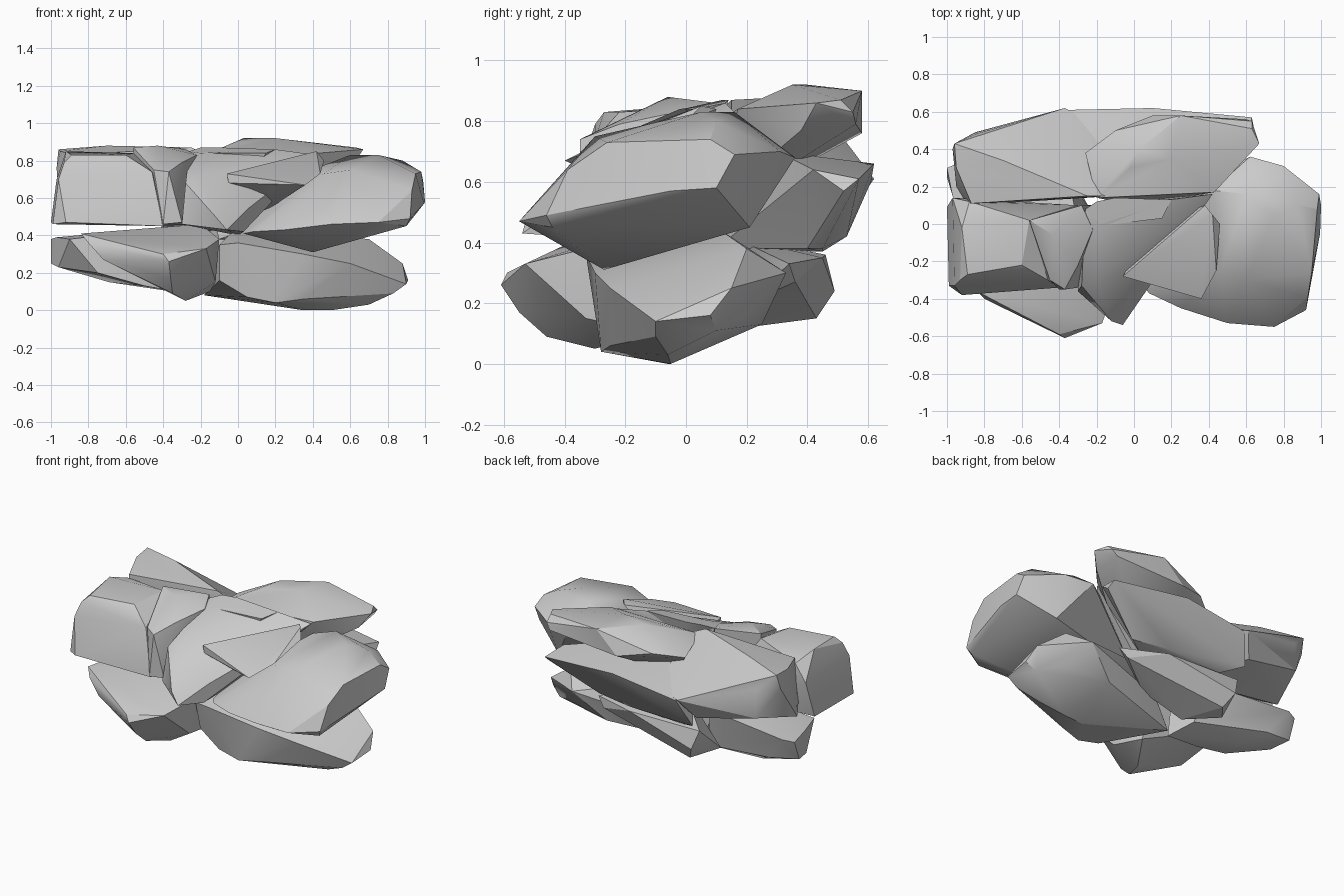
import bpy, bmesh, math


def lobe(name, *points):
    """One faceted chunk: the convex skin around a few corner points, smooth across soft edges."""
    bm = bmesh.new()
    for p in points:
        bm.verts.new(p)
    res = bmesh.ops.convex_hull(bm, input=bm.verts)
    junk = [g for g in res["geom_interior"] if isinstance(g, bmesh.types.BMVert)]
    bmesh.ops.delete(bm, geom=junk, context='VERTS')
    bmesh.ops.dissolve_limit(bm, angle_limit=math.radians(4), verts=bm.verts, edges=bm.edges)
    bmesh.ops.recalc_face_normals(bm, faces=bm.faces)
    mesh = bpy.data.meshes.new(name)
    bm.to_mesh(mesh)
    bm.free()
    ob = bpy.data.objects.new(name, mesh)
    bpy.context.collection.objects.link(ob)
    bpy.ops.object.select_all(action='DESELECT')
    ob.select_set(True)
    bpy.context.view_layer.objects.active = ob
    bpy.ops.object.shade_smooth_by_angle(angle=math.radians(28))
    return ob


# Large upper chunk on the right
lobe("upper_right_lobe",
     (.92, -.46, .49), (1, .1, .58), (.995, -.05, .57), (.99, .16, .69), (.98, .08, .74),
     (.95, -.26, .73), (.93, -.39, .64), (.4, -.27, .31), (.78, .21, .45), (.9, -.44, .45),
     (.75, -.55, .47), (.5, -.53, .46), (.25, -.45, .43), (.62, .36, .68), (.8, .31, .7),
     (.6, .16, .83), (.75, .05, .83), (.88, .1, .8), (.6, -.3, .75), (.46, -.25, .73),
     (.08, -.37, .42), (.03, -.3, .41), (.42, .18, .76), (0, 0, .45))

# Large lower chunk on the right
lobe("lower_right_lobe",
     (.91, .08, .16), (.88, .15, .25), (.9, -.1, .14), (.83, -.1, .09), (.7, -.06, .03),
     (.5, -.05, 0), (.35, -.06, 0), (.85, .1, .11), (.7, .2, .16), (.4, .25, .13),
     (.6, .33, .3), (.7, .2, .38), (.6, -.25, .25), (.35, -.3, .3), (.35, -.25, .06),
     (0, -.33, .36), (-.1, -.3, .35), (-.1, -.25, .16), (.05, -.27, .07), (.2, -.28, .04),
     (-.18, .1, .08), (0, .2, .2), (0, .1, .45))

# Blunt upper chunk on the left front
lobe("upper_left_lobe",
     (-1, .09, .47), (-.97, .14, .7), (-.99, -.33, .46), (-.92, -.38, .47), (-.96, -.33, .7),
     (-.93, -.3, .79), (-.89, -.27, .83), (-.92, -.02, .85), (-.88, .12, .8),
     (-.56, .02, .84), (-.6, -.22, .83), (-.46, -.3, .74), (-.4, -.34, .45), (-.3, .1, .45))

# Ridge wrapped round the left waist
lobe("left_ridge",
     (-.56, .02, .87), (-.43, -.06, .88), (-.45, -.3, .75), (-.37, -.35, .74), (-.4, -.35, .46),
     (-.3, -.34, .47), (-.22, -.03, .83), (-.3, -.22, .79), (-.28, .1, .86), (-.2, .1, .45),
     (-.56, 0, .5))

# Broad upper petal at the back left
lobe("back_left_petal",
     (-.96, .43, .86), (-.97, .4, .76), (-.85, .49, .57), (-.95, .2, .5), (-.89, .1, .55),
     (-.87, .11, .83), (-.95, .3, .85), (-.85, .48, .76), (-.7, .34, .88), (-.37, .62, .61),
     (-.15, .5, .6), (-.25, .15, .87), (-.1, .15, .8), (-.1, .15, .42), (-.45, .53, .48))

# Top petal at the back right
lobe("back_top_petal",
     (-.26, .38, .77), (-.2, .14, .82), (-.1, .5, .8), (-.02, .3, .89), (.03, .4, .92),
     (.25, .58, .9), (.2, .35, .92), (.63, .55, .83), (.63, .51, .87), (.67, .43, .86),
     (.6, .56, .79), (.61, .38, .77), (.43, .17, .84), (.42, .25, .66), (.1, .58, .76), (0, .1, .5))

# Middle petal beneath it
lobe("back_middle_petal",
     (.63, .57, .61), (.64, .52, .57), (.6, .42, .64), (.35, .59, .62), (.1, .62, .66),
     (-.35, .61, .6), (-.42, .53, .42), (-.3, .45, .37), (.35, .4, .38), (.1, .45, .38),
     (.3, .3, .7), (-.2, .2, .7), (-.1, .1, .38))

# Thin tongue below the middle petal
lobe("back_lower_tongue",
     (.4, .34, .33), (.35, .36, .27), (.1, .45, .35), (-.38, .49, .24), (-.42, .46, .36),
     (-.33, .43, .15), (-.45, .28, .19), (-.2, .2, .12), (.1, .2, .2), (-.1, .15, .42))

# Low chunk at the back left
lobe("lower_back_left_lobe",
     (-1, .3, .38), (-1, .25, .25), (-.93, .33, .39), (-.97, .15, .39), (-.9, -.05, .38),
     (-.96, .12, .23), (-.75, -.05, .2), (-.5, 0, .13), (-.69, .19, .15), (-.8, .28, .22),
     (-.3, .2, .14), (-.22, .05, .08), (-.35, .25, .4), (-.3, 0, .45))

# Low pointed chunk at the front left
lobe("lower_front_left_lobe",
     (-.84, -.36, .41), (-.8, -.4, .36), (-.72, -.42, .27), (-.37, -.61, .26), (-.4, -.59, .3),
     (-.17, -.53, .33), (-.36, -.55, .17), (-.28, -.3, .05), (-.35, -.46, .09),
     (-.12, -.33, .15), (-.1, -.33, .38), (-.15, -.1, .1), (-.8, -.1, .4), (-.2, -.1, .46))

# Central wedge at the front
lobe("front_centre_wedge",
     (-.06, -.54, .43), (-.12, -.52, .5), (-.3, -.36, .46), (-.28, -.33, .68), (-.2, -.02, .84),
     (-.2, -.3, .72), (.03, -.4, .42), (.05, -.38, .54), (.1, -.2, .7), (.42, .16, .83),
     (.2, .13, .86), (-.26, .08, .85), (-.25, .1, .45), (0, .1, .4))

# Thin blade between the centre and the right chunk
lobe("front_blade",
     (-.06, -.28, .73), (-.05, -.28, .68), (.2, -.34, .66), (.36, -.4, .67), (.44, -.25, .73),
     (.42, .05, .85), (.38, .1, .84), (.46, 0, .8), (.1, -.16, .77), (.1, 0, .5))

# Small crown stone on top
lobe("crown_stone",
     (-.26, .08, .85), (-.2, .12, .87), (-.18, -.01, .84), (.15, .03, .84), (.2, .13, .86),
     (-.1, .14, .87), (0, .07, .6))
